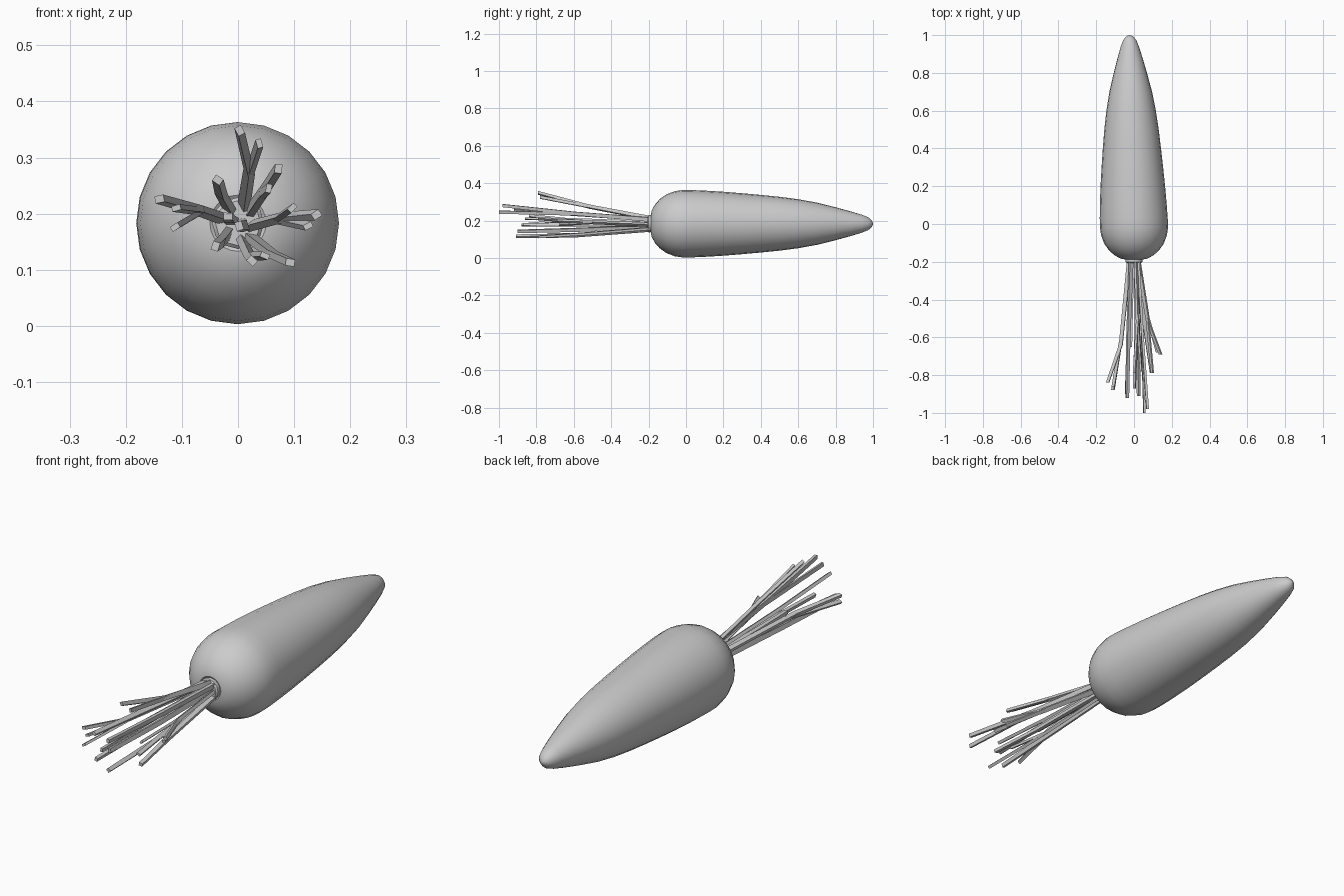
import bpy, bmesh, math
from mathutils import Vector

ZC = 0.183


def finish(bm, name, smooth):
    bmesh.ops.recalc_face_normals(bm, faces=bm.faces)
    me = bpy.data.meshes.new(name)
    bm.to_mesh(me)
    bm.free()
    ob = bpy.data.objects.new(name, me)
    bpy.context.collection.objects.link(ob)
    if smooth:
        bpy.ops.object.select_all(action='DESELECT')
        ob.select_set(True)
        bpy.context.view_layer.objects.active = ob
        bpy.ops.object.shade_smooth_by_angle(angle=math.radians(40))
    return ob


def bridge(bm, rings):
    n = len(rings[0])
    for a, b in zip(rings, rings[1:]):
        for i in range(n):
            bm.faces.new((a[i], a[(i + 1) % n], b[(i + 1) % n], b[i]))
    bm.faces.new(rings[0])
    bm.faces.new(rings[-1])


# Root: lathe along y, bending slightly to -x at the tip
def root(name, profile, sides=24):
    bm = bmesh.new()
    rings = []
    for y, r in profile:
        cx = -0.023 * max(y, 0) ** 0.8
        rings.append([bm.verts.new((cx + r * math.sin(2 * math.pi * i / sides), y,
                                    ZC + r * math.cos(2 * math.pi * i / sides)))
                      for i in range(sides)])
    bridge(bm, rings)
    finish(bm, name, True)


root("carrot_root", [
    (-0.165, 0.028), (-0.178, 0.036), (-0.187, 0.05), (-0.183, 0.072), (-0.165, 0.104),
    (-0.14, 0.132), (-0.105, 0.157), (-0.06, 0.174), (-0.02, 0.18), (0.03, 0.18),
    (0.1, 0.177), (0.2, 0.171), (0.3, 0.163), (0.4, 0.154), (0.5, 0.144),
    (0.6, 0.131), (0.7, 0.113), (0.8, 0.088), (0.88, 0.066), (0.94, 0.048),
    (0.975, 0.034), (0.992, 0.019), (1.0, 0.004)])

# Crown: short stub the stalks grow from
root("crown", [(-0.15, 0.044), (-0.2, 0.046), (-0.206, 0.04)], 12)


# Stalk: flat four-sided bar through the path points
def bar(bm, pts, w0, w1, t):
    pts = [Vector(p) for p in pts]
    out = pts[-1] - Vector((0.003, 0, ZC))
    ang = math.atan2(out.z, out.x) + 0.5
    u = Vector((math.cos(ang), 0, math.sin(ang)))
    v = Vector((-math.sin(ang), 0, math.cos(ang)))
    rings = []
    for i, p in enumerate(pts):
        w = w0 + (w1 - w0) * i / (len(pts) - 1)
        rings.append([bm.verts.new(p + u * a * w / 2 + v * b * t / 2)
                      for a, b in ((-1, -1), (1, -1), (1, 1), (-1, 1))])
    bridge(bm, rings)


# base (x, z), knee (x, y, z), tips
stalks = [
    ((-0.025, 0.19), (-0.07, -0.64, 0.206), [(-0.14, -0.84, 0.226), (-0.112, -0.88, 0.176), (-0.11, -0.86, 0.21)]),
    ((-0.015, 0.208), (-0.03, -0.60, 0.235), [(-0.036, -0.92, 0.26)]),
    ((0.01, 0.212), (0.02, -0.52, 0.275), [(0.003, -0.79, 0.348), (0.038, -0.78, 0.325)]),
    ((0.022, 0.205), (0.045, -0.60, 0.238), [(0.072, -0.98, 0.28), (0.055, -1.0, 0.245)]),
    ((0.022, 0.178), (0.075, -0.52, 0.192), [(0.14, -0.69, 0.198), (0.125, -0.68, 0.178), (0.097, -0.79, 0.21)]),
    ((0.022, 0.158), (0.06, -0.56, 0.128), [(0.093, -0.79, 0.113)]),
    ((0.008, 0.152), (0.022, -0.60, 0.12), [(0.025, -0.91, 0.116), (0.048, -0.74, 0.125)]),
    ((-0.018, 0.165), (-0.03, -0.60, 0.15), [(-0.04, -0.90, 0.142)]),
    ((0.008, 0.18), (0.012, -0.55, 0.178), [(0.002, -0.87, 0.178)]),
    ((-0.01, 0.186), (-0.015, -0.45, 0.19), [(-0.018, -0.65, 0.195)]),
]
for n, (b, knee, tips) in enumerate(stalks, 1):
    bm = bmesh.new()
    bar(bm, [(b[0], -0.19, b[1]), knee, tips[0]], 0.022, 0.016, 0.013)
    for tip in tips[1:]:
        start = Vector(knee).lerp(Vector((b[0], -0.19, b[1])), 0.12)
        bar(bm, [start, tip], 0.016, 0.016, 0.01)
    finish(bm, f"stalk_{n}", False)
